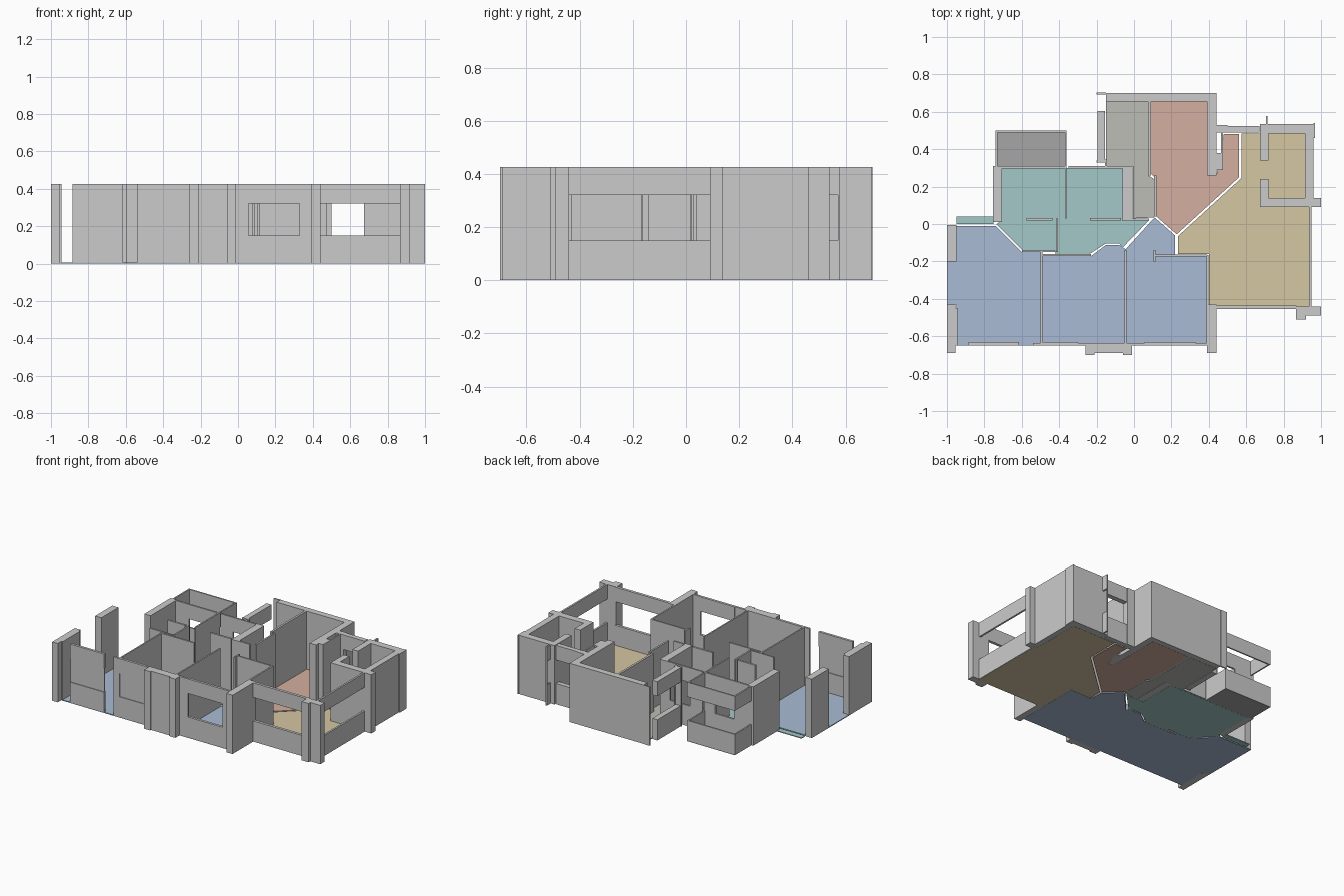
import bpy, bmesh

H, SILL, LINTEL = 0.425, 0.15, 0.32   # wall top, window bottom, window top


def make_object(name, bm, mat=None):
    bmesh.ops.recalc_face_normals(bm, faces=bm.faces)
    me = bpy.data.meshes.new(name)
    bm.to_mesh(me)
    bm.free()
    ob = bpy.data.objects.new(name, me)
    bpy.context.collection.objects.link(ob)
    if mat:
        me.materials.append(mat)
    return ob


def add_box(bm, x0, y0, x1, y1, z0, z1):
    vs = bmesh.ops.create_cube(bm, size=1)["verts"]
    for v in vs:
        v.co.x = x0 if v.co.x < 0 else x1
        v.co.y = y0 if v.co.y < 0 else y1
        v.co.z = z0 if v.co.z < 0 else z1


def walls(name, rects):
    bm = bmesh.new()
    for r in rects:
        add_box(bm, *r, 0.001, H)
    make_object(name, bm)


def windows(name, rects):
    bm = bmesh.new()
    for r in rects:
        add_box(bm, *r, 0.001, SILL)
        add_box(bm, *r, LINTEL, H)
    make_object(name, bm)


def floor(name, pts, color, h=0.006):
    mat = bpy.data.materials.new(name + "_colour")
    mat.diffuse_color = (*color, 1)
    bm = bmesh.new()
    f = bm.faces.new([bm.verts.new((x, y, 0)) for x, y in pts])
    ext = bmesh.ops.extrude_face_region(bm, geom=[f], use_keep_orig=True)
    for v in ext["geom"]:
        if isinstance(v, bmesh.types.BMVert):
            v.co.z = h
    make_object(name, bm, mat)


# Coloured room floors
BLUE, TEAL = (0.40, 0.50, 0.66), (0.37, 0.58, 0.57)
floor("bedroom_floor", [(-1, -.01), (-.74, -.01), (-.6, -.15), (-.49, -.15), (-.49, -.172),
      (-.23, -.172), (-.15, -.112), (-.08, -.112), (-.045, -.135), (.11, .035), (.22, -.062),
      (.22, -.165), (.395, -.165), (.395, -.65), (-.95, -.65), (-.95, -.43), (-1, -.43)], BLUE)
floor("service_floor", [(-.71, .3), (-.06, .3), (-.06, .02), (.08, .02), (-.06, -.125),
      (-.08, -.104), (-.15, -.104), (-.24, -.162), (-.42, -.162), (-.42, -.142),
      (-.595, -.142), (-.735, -.002), (-.71, .02)], TEAL)
floor("ledge_floor", [(-.95, 0), (-.75, 0), (-.75, .04), (-.95, .04)], TEAL)
floor("entry_floor", [(-.15, .66), (.075, .66), (.075, .26), (.108, .24), (.108, .035),
      (-.005, .03), (-.005, .31), (-.15, .31)], (0.50, 0.51, 0.46))
floor("dining_floor", [(.09, .66), (.395, .66), (.395, .26), (.44, .26), (.47, .38), (.48, .48),
      (.562, .48), (.562, .25), (.228, -.055), (.118, .042), (.118, .24), (.09, .27)],
      (0.66, 0.43, 0.35))
floor("living_floor", [(.4, -.45), (.945, -.45), (.945, .1), (.92, .14), (.92, .485),
      (.574, .485), (.574, .245), (.234, -.066), (.234, -.16), (.4, -.16)], (0.66, 0.57, 0.36))
floor("balcony_floor", [(-.74, .305), (-.36, .305), (-.36, .5), (-.74, .5)], (0.38, 0.38, 0.38))

# Thick structural piers
walls("west_piers", [(-1, -.69, -.955, -.43), (-.955, -.65, -.945, -.45),
                     (-1, -.2, -.95, -.005)])
walls("front_piers", [(-.26, -.675, -.01, -.635), (-.26, -.7, -.21, -.675),
                      (-.21, -.69, -.01, -.675), (-.06, -.7, -.01, -.69),
                      (.39, -.69, .44, -.43)])
walls("corner_pier", [(.865, -.51, .92, -.44), (.92, -.49, 1, -.44)])
walls("service_piers", [(-.755, .01, -.705, .31), (-.062, .015, -.008, .31)])
walls("back_wall", [(-.15, .655, .44, .7), (-.2, .693, -.15, .702), (.39, .26, .44, .655),
                    (.44, .29, .475, .38), (.465, .38, .475, .5), (.44, .49, .5, .53)])

# Stairwell box at the back right
walls("stairwell", [(.675, .485, .96, .535), (.915, .14, .96, .485), (.675, .09, 1, .14),
                    (.675, .14, .72, .24), (.675, .34, .72, .485), (.96, .46, .968, .54)])
windows("stairwell_fin", [(.705, .535, .715, .572)])
walls("stairwell_fin_post", [(.705, .572, .715, .578)])

# Thin interior partitions
walls("partitions", [
    (-.5, -.64, -.49, -.15), (-.5, -.172, -.23, -.16), (-.6, -.15, -.42, -.141),
    (-.05, -.64, -.04, -.14), (.105, -.173, .39, -.162), (.105, -.2, .115, -.14),
    (.387, -.64, .398, -.165), (-.418, -.15, -.407, .03), (-.37, .03, -.36, .31),
    (-.575, .018, -.435, .032), (-.235, .018, -.07, .032),
    (.075, .26, .09, .655), (.107, .04, .119, .26), (-.01, .018, .08, .03)])

# Thin outer walls beside the openings
walls("outer_wall_strips", [
    (-.54, -.65, -.49, -.635), (-.3, -.65, -.26, -.635), (-.01, -.65, .055, -.635),
    (.33, -.65, .39, -.635), (-.705, .297, -.6, .31), (-.45, .297, -.36, .31),
    (-.35, .298, -.25, .31), (-.09, .298, -.06, .31), (-.155, .31, -.145, .345),
    (-.2, .33, -.15, .34)])

# Window openings, each a low sill wall and a high lintel
windows("front_windows", [(-.885, -.65, -.615, -.632), (-.49, -.65, -.3, -.632),
                          (.055, -.65, .33, -.632)])
windows("living_windows", [(.44, -.455, .87, -.435), (.935, -.44, .948, .09)])
windows("back_window", [(.5, .49, .67, .525)])
windows("service_windows", [(-.6, .297, -.45, .31), (-.25, .298, -.09, .31)])
windows("entry_window", [(-.195, .34, -.155, .605)])
windows("balcony_rails", [(-.74, .49, -.36, .5), (-.74, .31, -.73, .49), (-.37, .31, -.36, .49)])

# Closed panes in the two left front windows
bm = bmesh.new()
for x0, x1 in ((-.885, -.615), (-.49, -.3)):
    add_box(bm, x0, -.645, x1, -.637, SILL, LINTEL)
make_object("front_panes", bm)
